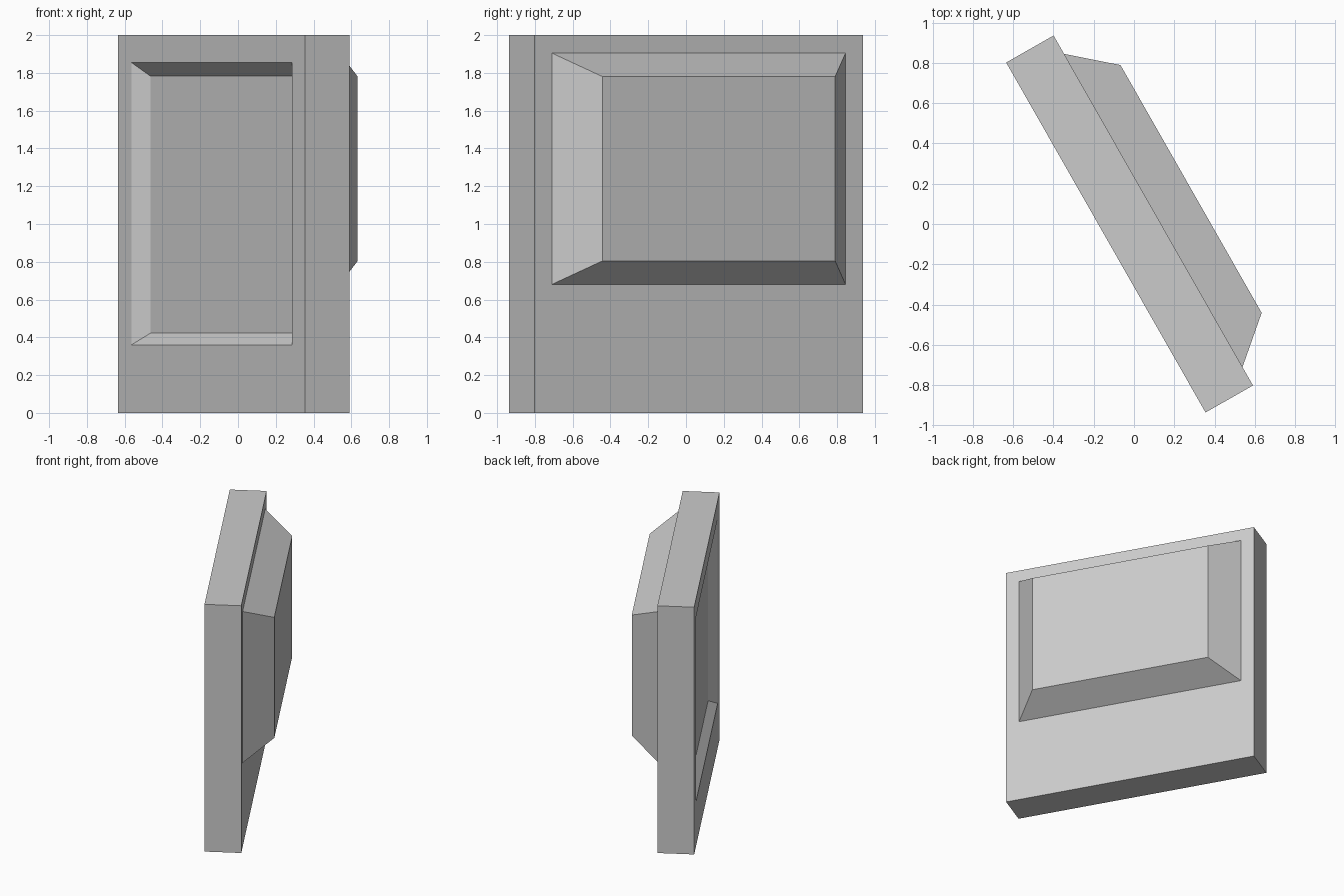
import bpy, bmesh, math
from mathutils import Matrix

if "Cube" in bpy.data.objects:
    bpy.data.objects.remove(bpy.data.objects["Cube"])

LENGTH, THICK, HEIGHT = 2.0, 0.271, 2.0
FACE = THICK / 2
PLACE = Matrix.Translation((-0.022, 0, 0)) @ Matrix.Rotation(math.radians(-60.33), 4, 'Z')


def loft(name, rings):
    """Skin rectangles (half width, bottom, top, depth along local y), capping both ends."""
    bm = bmesh.new()
    loops = [[bm.verts.new((x, y, z)) for x, z in
              ((-w, z0), (w, z0), (w, z1), (-w, z1))] for w, z0, z1, y in rings]
    for a, b in zip(loops, loops[1:]):
        for i in range(4):
            j = (i + 1) % 4
            bm.faces.new((a[i], a[j], b[j], b[i]))
    bm.faces.new(loops[0])
    bm.faces.new(loops[-1])
    bmesh.ops.recalc_face_normals(bm, faces=bm.faces)
    mesh = bpy.data.meshes.new(name)
    bm.to_mesh(mesh)
    bm.free()
    obj = bpy.data.objects.new(name, mesh)
    bpy.context.collection.objects.link(obj)
    obj.matrix_world = PLACE
    return obj


# upright slab with a bevelled shallow recess in one face
half = LENGTH / 2
loft("slab", [
    (half, 0, HEIGHT, FACE),
    (half, 0, HEIGHT, -FACE),
    (half - 0.142, 0.36, 1.855, -FACE),
    (half - 0.237, 0.422, 1.783, -FACE + 0.062),
])

# raised panel with sloped sides on the opposite face, flush with the slab
loft("raised_panel", [
    (half - 0.105, 0.68, 1.905, FACE),
    (half - 0.292, 0.805, 1.78, FACE + 0.216),
])
